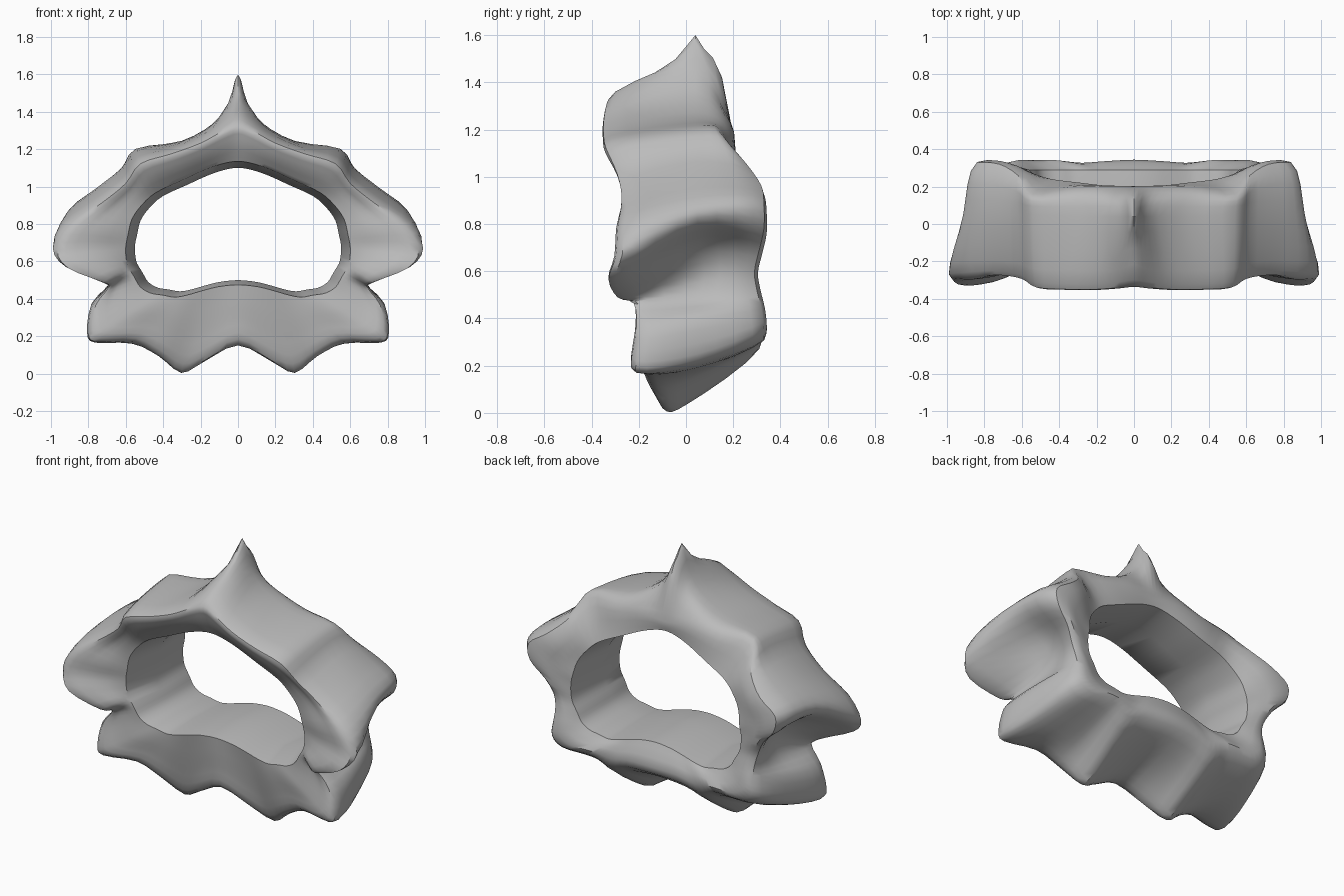
import bpy
import bmesh
from mathutils import Vector

default_cube = bpy.data.objects.get("Cube")
if default_cube:
    bpy.data.objects.remove(default_cube, do_unlink=True)

# Half outlines, running from the top of the arch round to the underside.
# Front rim of the outer surface (x, y, z)
front_rim = [
    (0, -.3, 1.36), (.08, -.31, 1.32), (.2, -.32, 1.25), (.36, -.32, 1.19),
    (.53, -.31, 1.14), (.61, -.27, 1.03), (.75, -.25, .92), (.92, -.26, .8),
    (.99, -.27, .67), (.92, -.3, .57), (.73, -.26, .49), (.7, -.2, .46),
    (.78, -.19, .36), (.8, -.21, .22), (.76, -.21, .17), (.56, -.17, .17),
    (.42, -.14, .1), (.3, -.1, .02), (.18, -.12, .07), (0, -.16, .16)]
# Crest of the outer surface, with spine, wing and lower process
crest = [
    (0, .04, 1.6), (.05, .04, 1.45), (.13, .04, 1.34), (.3, .04, 1.245),
    (.54, .05, 1.2), (.62, .05, 1.1), (.76, .05, .99), (.9, .05, .88),
    (.89, .05, .8), (.73, .06, .71), (.66, .08, .6), (.68, .06, .48),
    (.76, .05, .4), (.77, .05, .25), (.71, .05, .2), (.55, .05, .18),
    (.42, .02, .14), (.3, .01, .04), (.18, .02, .12), (0, .02, .18)]
# Back rim of the outer surface
back_rim = [
    (0, .19, 1.23), (.08, .19, 1.23), (.2, .19, 1.22), (.36, .18, 1.19),
    (.54, .16, 1.17), (.62, .26, 1.05), (.72, .32, .96), (.83, .33, .88),
    (.82, .33, .78), (.74, .31, .69), (.69, .29, .6), (.67, .3, .52),
    (.67, .32, .44), (.67, .33, .36), (.6, .33, .31), (.46, .33, .31),
    (.39, .32, .3), (.3, .31, .27), (.18, .32, .3), (0, .33, .31)]
# Opening through the ring (x, z)
opening = [
    (0, 1.1), (.07, 1.09), (.16, 1.06), (.27, 1.01), (.4, .95), (.47, .89),
    (.52, .82), (.54, .74), (.55, .69), (.55, .64), (.54, .59), (.51, .54),
    (.48, .49), (.43, .46), (.37, .45), (.31, .44), (.25, .45), (.18, .47),
    (.1, .49), (0, .5)]
# Sag of the spine ridge in front of the tip, and bulge behind it
ridge_sag = {2: .3, 3: -.7}


def spline(before, start, end, after, t):
    """Smooth curve from start to end, guided by the neighbours."""
    leave, arrive = (end - before) / 2, (after - start) / 2
    a = 2 * start - 2 * end + leave + arrive
    b = 3 * end - 3 * start - 2 * leave - arrive
    return ((a * t + b) * t + leave) * t + start


def front_swell(station):
    """How far the front face swells on the arch, the wing and elsewhere."""
    if station < 5:
        return .04
    return .04 if 7 <= station <= 10 else .01


def cross_section(station, steps=4):
    """Closed section: opening front, outer surface, opening back."""
    x, z = opening[station]
    front = Vector(front_rim[station])
    inner_front = Vector((x * 1.09, -.16 - .09 * z, .75 + (z - .75) * 1.1))
    inner_back = Vector((x * 1.04, .29 - .27 * max(0, z - .75),
                         .75 + (z - .75) * 1.07))
    swell = inner_front.lerp(front, .55) - Vector((0, front_swell(station), 0))
    middle = Vector((x, 0, z))
    keys = [inner_front, swell, front, Vector(crest[station]),
            Vector(back_rim[station]), inner_back]
    padded = [keys[0]] + keys + [keys[-1]]
    points = []
    for i in range(len(keys) - 1):
        before, start, end, after = padded[i:i + 4]
        for step in range(steps):
            t = step / steps
            # The spine keeps a sharp ridge on both sides of its tip
            if station == 0 and i in ridge_sag:
                sag = ridge_sag[i] * t * t * (1 - t)
                points.append(start.lerp(end, t) - Vector((0, 0, sag)))
            else:
                points.append(spline(before, start, end, after, t))
    return points + [inner_back, middle]


def mirrored(points):
    return [Vector((-p.x, p.y, p.z)) for p in points]


def build_ring(name, steps=3):
    half = [cross_section(s) for s in range(len(opening))]
    sections = half + [mirrored(s) for s in half[-2:0:-1]]
    count = len(sections)

    # Fill in smooth sections between the stations
    bm = bmesh.new()
    loops = []
    for i in range(count):
        near = [sections[(i + k) % count] for k in (-1, 0, 1, 2)]
        for step in range(steps):
            loops.append([bm.verts.new(spline(*four, step / steps))
                          for four in zip(*near)])

    # Skin neighbouring sections with quads
    for i, loop in enumerate(loops):
        following = loops[(i + 1) % len(loops)]
        for j in range(len(loop)):
            k = (j + 1) % len(loop)
            bm.faces.new((loop[j], loop[k], following[k], following[j]))
    bmesh.ops.recalc_face_normals(bm, faces=bm.faces)

    mesh = bpy.data.meshes.new(name)
    bm.to_mesh(mesh)
    bm.free()
    ring = bpy.data.objects.new(name, mesh)
    bpy.context.collection.objects.link(ring)
    return ring


def make_material(name, colour):
    material = bpy.data.materials.new(name)
    material.use_nodes = True
    material.diffuse_color = colour
    material.node_tree.nodes["Principled BSDF"].inputs["Base Color"].default_value = colour
    return material


vertebra = build_ring("vertebra_ring")
vertebra.data.materials.append(make_material("plain grey", (.5, .5, .5, 1)))

# Smooth surface, with crisp rims around the opening
bpy.ops.object.select_all(action="DESELECT")
vertebra.select_set(True)
bpy.context.view_layer.objects.active = vertebra
bpy.ops.object.shade_smooth_by_angle(angle=.7)
